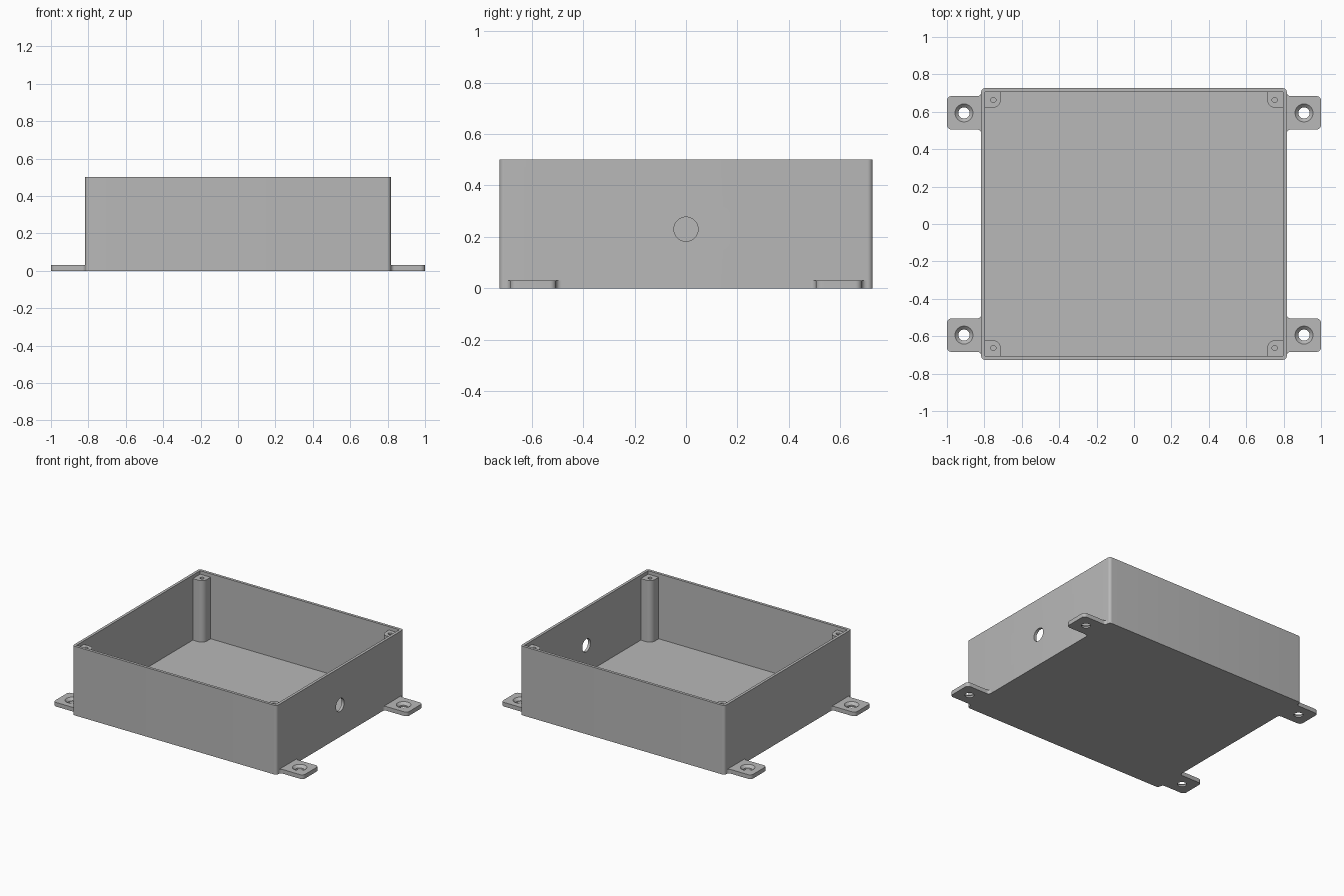
import bpy, bmesh, math

if "Cube" in bpy.data.objects:
    bpy.data.objects.remove(bpy.data.objects["Cube"])

grey = bpy.data.materials.new("grey_plastic")
grey.diffuse_color = (0.48, 0.48, 0.48, 1)
grey.use_nodes = True
grey.node_tree.nodes["Principled BSDF"].inputs["Base Color"].default_value = grey.diffuse_color

WX, WY, H = 0.817, 0.726, 0.50      # outer half sizes and height
IX, IY, FLOOR = 0.797, 0.706, 0.03  # cavity half sizes and floor height


def arc(cx, cy, r, a0, a1, n=8):
    """Points along an arc, angles in degrees."""
    return [(cx + r * math.cos(math.radians(a0 + (a1 - a0) * i / n)),
             cy + r * math.sin(math.radians(a0 + (a1 - a0) * i / n))) for i in range(n + 1)]


def prism(name, pts, z0, z1, sx=1, sy=1):
    """Extrude an outline from z0 to z1, optionally mirrored in x and y."""
    bm = bmesh.new()
    face = bm.faces.new([bm.verts.new((x * sx, y * sy, z0)) for x, y in pts])
    ext = bmesh.ops.extrude_face_region(bm, geom=[face])
    top = [v for v in ext["geom"] if isinstance(v, bmesh.types.BMVert)]
    bmesh.ops.translate(bm, verts=top, vec=(0, 0, z1 - z0))
    bmesh.ops.recalc_face_normals(bm, faces=bm.faces)
    me = bpy.data.meshes.new(name)
    bm.to_mesh(me)
    bm.free()
    me.materials.append(grey)
    ob = bpy.data.objects.new(name, me)
    bpy.context.collection.objects.link(ob)
    return ob


def cone(r1, r2, depth, loc, rot=(0, 0, 0)):
    bpy.ops.mesh.primitive_cone_add(vertices=48, radius1=r1, radius2=r2, depth=depth,
                                    location=loc, rotation=rot)
    ob = bpy.context.object
    ob.data.materials.append(grey)
    return ob


def cut(ob, *cutters):
    """Subtract the cutters, remove them, then smooth the round faces."""
    bpy.ops.object.select_all(action='DESELECT')
    bpy.context.view_layer.objects.active = ob
    ob.select_set(True)
    for c in cutters:
        mod = ob.modifiers.new("cut", 'BOOLEAN')
        mod.operation, mod.solver, mod.object = 'DIFFERENCE', 'EXACT', c
        bpy.ops.object.modifier_apply(modifier=mod.name)
        bpy.data.objects.remove(c)
    bpy.ops.object.shade_smooth_by_angle(angle=math.radians(30))


# Open box with rounded outer corners and a cable hole in the right wall
R = 0.02
outline = []
for k, (sx, sy) in enumerate([(1, 1), (-1, 1), (-1, -1), (1, -1)]):
    outline += arc(sx * (WX - R), sy * (WY - R), R, 90 * k, 90 * k + 90)
box = prism("box", outline, 0, H)
cavity = prism("cavity_cutter", [(-IX, -IY), (IX, -IY), (IX, IY), (-IX, IY)], FLOOR, H + 0.1)
cable = cone(0.047, 0.047, 0.1, (WX, 0, 0.23), (0, math.pi / 2, 0))
cut(box, cavity, cable)

# Outlines of one mounting tab and one screw post, mirrored to all corners
Y0, Y1, F, C = 0.505, 0.684, 0.02, 0.025
tab_outline = (arc(WX + F, Y0 - F, F, 180, 90) + arc(1 - C, Y0 + C, C, -90, 0)
               + arc(1 - C, Y1 - C, C, 0, 90) + arc(WX + F, Y1 + F, F, 270, 180))
P, PR = 0.084, 0.04
post_outline = [(IX, IY), (IX - P, IY)] + arc(IX - P + PR, IY - P + PR, PR, 180, 270) + [(IX, IY - P)]

for sx, sx_name in ((-1, "left"), (1, "right")):
    for sy, sy_name in ((-1, "front"), (1, "back")):
        where = f"{sy_name}_{sx_name}"
        # Tab with a countersunk screw hole
        tab = prism("mounting_tab_" + where, tab_outline, 0, 0.03, sx, sy)
        hx, hy = sx * 0.909, sy * 0.594
        cut(tab, cone(0.03, 0.03, 0.2, (hx, hy, 0)),
            cone(0.028, 0.052, 0.024, (hx, hy, 0.022)))
        # Post with a pilot hole, just below the rim
        post = prism("screw_post_" + where, post_outline, FLOOR, 0.475, sx, sy)
        cut(post, cone(0.0135, 0.0135, 0.4, (sx * 0.752, sy * 0.663, 0.475)))
